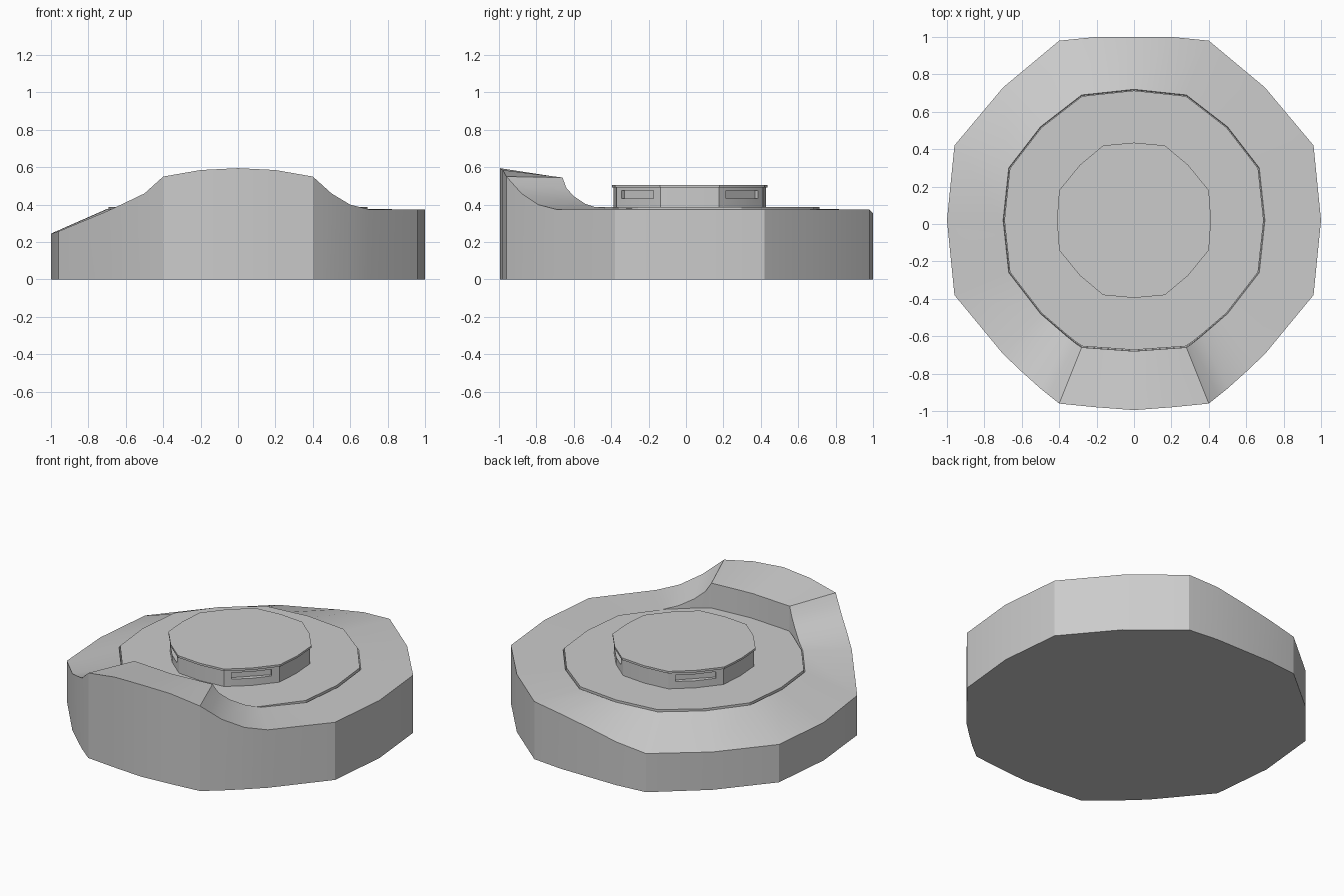
import bpy, bmesh, math
from mathutils import Matrix

if "Cube" in bpy.data.objects:
    bpy.data.objects.remove(bpy.data.objects["Cube"])

# Half outline, front to back: outer x, y, z right, z left, inner x, y, z
HALF = [
    (0.00, -0.995, 0.595, 0.595, 0.00, -0.68, 0.545),
    (0.20, -0.98, 0.585, 0.585, 0.14, -0.67, 0.545),
    (0.40, -0.96, 0.55, 0.55, 0.28, -0.66, 0.545),
    (0.45, -0.92, 0.505, 0.505, 0.31, -0.64, 0.49),
    (0.50, -0.88, 0.46, 0.46, 0.36, -0.60, 0.445),
    (0.60, -0.79, 0.40, 0.412, 0.43, -0.54, 0.405),
    (0.70, -0.695, 0.375, 0.365, 0.50, -0.48, 0.385),
    (0.96, -0.38, 0.373, 0.257, 0.67, -0.26, 0.377),
    (1.00, 0.02, 0.373, 0.245, 0.70, 0.02, 0.377),
    (0.96, 0.42, 0.373, 0.245, 0.67, 0.30, 0.377),
    (0.70, 0.73, 0.373, 0.245, 0.50, 0.52, 0.377),
    (0.40, 0.98, 0.373, 0.25, 0.28, 0.69, 0.377),
    (0.20, 1.00, 0.355, 0.28, 0.14, 0.705, 0.377),
    (0.00, 1.00, 0.32, 0.32, 0.00, 0.72, 0.377),
]


def mirrored(right, left):
    """Closed loop, counter-clockwise, from right and left halves."""
    return right + left[-2:0:-1]


def finish(name, bm, smooth=True):
    bmesh.ops.recalc_face_normals(bm, faces=bm.faces)
    me = bpy.data.meshes.new(name)
    bm.to_mesh(me)
    bm.free()
    ob = bpy.data.objects.new(name, me)
    bpy.context.collection.objects.link(ob)
    if smooth:
        bpy.context.view_layer.objects.active = ob
        ob.select_set(True)
        bpy.ops.object.shade_smooth_by_angle(angle=math.radians(25))
        ob.select_set(False)
    return ob


def loft(name, loops):
    """Capped skin through a list of vertex loops."""
    bm = bmesh.new()
    rings = [[bm.verts.new(p) for p in lp] for lp in loops]
    for a, b in zip(rings, rings[1:]):
        for i in range(len(a)):
            j = (i + 1) % len(a)
            bm.faces.new((a[i], a[j], b[j], b[i]))
    bm.faces.new(rings[0][::-1])
    bm.faces.new(rings[-1])
    return finish(name, bm)


def at_z(loop, z, s=1.0):
    return [(p[0] * s, 0.02 + (p[1] - 0.02) * s, z) for p in loop]


# Body: wall, sloping rim with raised front, recessed floor
outer = mirrored([(h[0], h[1], h[2]) for h in HALF], [(-h[0], h[1], h[3]) for h in HALF])
inner = mirrored([(h[4], h[5], h[6]) for h in HALF], [(-h[4], h[5], h[6]) for h in HALF])
base = [(x, y, 0) for x, y, z in outer]
loft("body", [base, outer, inner, at_z(inner, 0.37, 0.995)])

# Thin plate inside the rim
loft("inner_plate", [at_z(inner, 0.36, 0.99), at_z(inner, 0.388, 0.99)])

# Central hub with a slightly wider lid
hub_half = [(0, -0.395), (0.165, -0.38), (0.29, -0.275), (0.4, -0.14), (0.412, 0.02),
            (0.4, 0.18), (0.29, 0.315), (0.165, 0.42), (0, 0.435)]
hub_loop = mirrored(hub_half, [(-x, y) for x, y in hub_half])
hub = loft("hub", [at_z(hub_loop, 0.36, 0.98), at_z(hub_loop, 0.494, 0.98)])
loft("hub_lid", [at_z(hub_loop, 0.492), at_z(hub_loop, 0.505)])

# Four shallow slots on the diagonals of the hub
bm = bmesh.new()
for k in range(4):
    m = (Matrix.Translation((0, 0.02, 0.455)) @ Matrix.Rotation(math.radians(45 + 90 * k), 4, 'Z')
         @ Matrix.Translation((0.41, 0, 0)) @ Matrix.Diagonal((0.07, 0.24, 0.042, 1)))
    bmesh.ops.create_cube(bm, size=1, matrix=m)
cutter = finish("slot_cutter", bm, False)
cutter.hide_render = True
cutter.hide_set(True)
cut = hub.modifiers.new("slots", 'BOOLEAN')
cut.operation = 'DIFFERENCE'
cut.solver = 'EXACT'
cut.object = cutter
